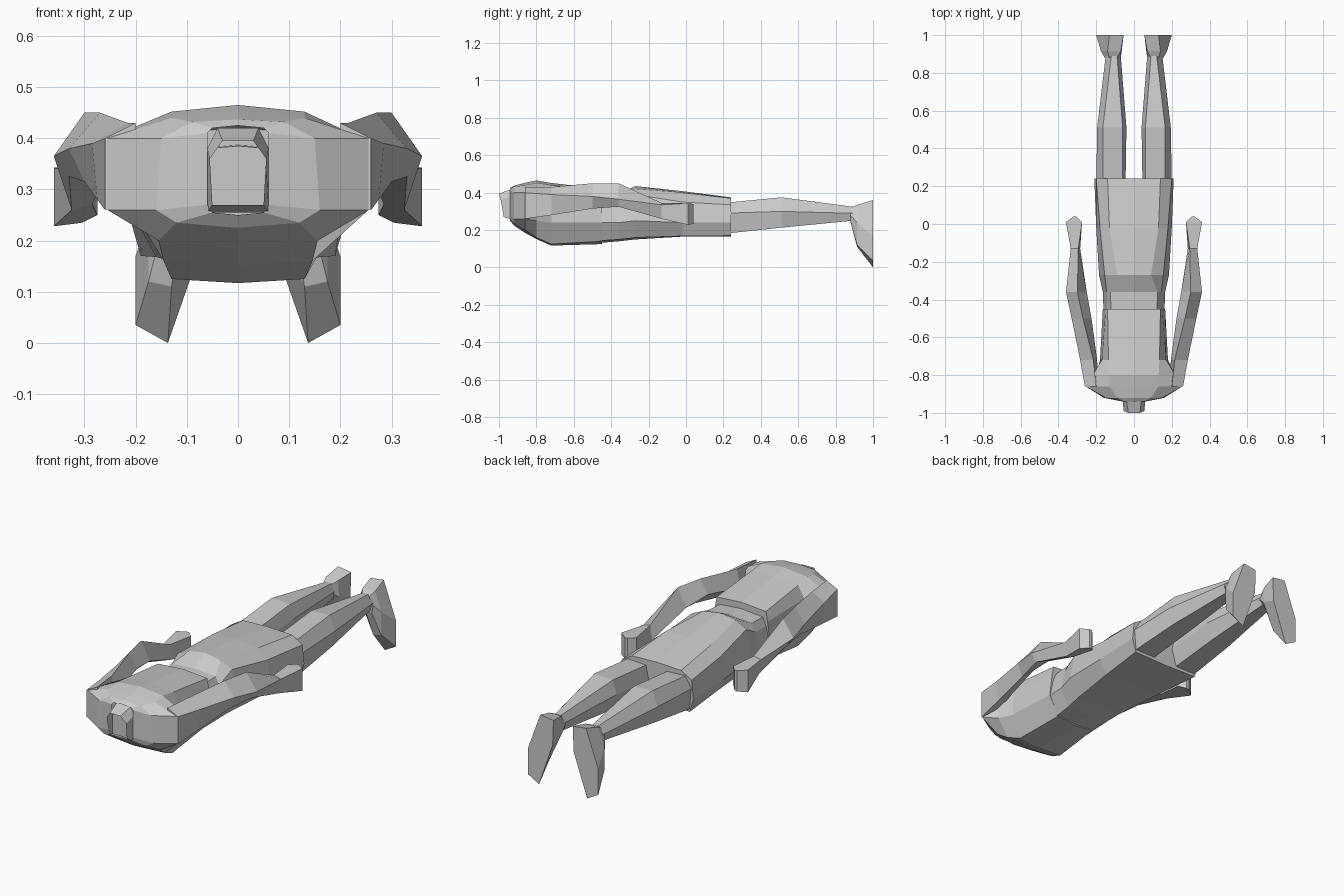
import bpy, bmesh


def loft(name, rings, caps=(True, True), mirror=False):
    """Skin a list of equal-sized rings of 3D points into a faceted shell."""
    bm = bmesh.new()
    vs = [[bm.verts.new(p) for p in ring] for ring in rings]
    n = len(rings[0])
    for a, b in zip(vs, vs[1:]):
        for i in range(n):
            j = (i + 1) % n
            bm.faces.new((a[i], a[j], b[j], b[i]))
    if caps[0]:
        bm.faces.new(vs[0])
    if caps[1]:
        bm.faces.new(vs[-1])
    bmesh.ops.recalc_face_normals(bm, faces=bm.faces)
    me = bpy.data.meshes.new(name)
    bm.to_mesh(me)
    bm.free()
    ob = bpy.data.objects.new(name, me)
    bpy.context.collection.objects.link(ob)
    if mirror:
        mod = ob.modifiers.new("mirror", 'MIRROR')
        mod.use_axis[0] = True
    return ob


def at_y(y, pts):
    return [(x, y, z) for x, z in pts]


def symmetric(y, top, half, bottom):
    """Full ring from top centre, right-hand points and bottom centre."""
    left = [(-x, z) for x, z in reversed(half)]
    return at_y(y, [(0, top)] + half + [(0, bottom)] + left)


# chest, shoulders and back, open at the collar
loft("upper_torso", [
    symmetric(-.94, .425, [(.05, .42), (.06, .41), (.06, .27), (.05, .255)], .25),
    symmetric(-.92, .437, [(.09, .432), (.15, .40), (.16, .26), (.12, .235)], .225),
    symmetric(-.86, .453, [(.13, .44), (.255, .40), (.255, .26), (.155, .20)], .185),
    symmetric(-.80, .465, [(.13, .452), (.22, .41), (.20, .25), (.145, .16)], .152),
    symmetric(-.72, .452, [(.135, .44), (.17, .38), (.18, .24), (.13, .125)], .117),
    symmetric(-.45, .42, [(.14, .41), (.15, .36), (.165, .24), (.11, .14)], .125),
], caps=(False, True))

# waist and hips
loft("lower_torso", [
    symmetric(-.50, .385, [(.12, .375), (.14, .33), (.16, .24), (.11, .14)], .128),
    symmetric(-.36, .39, [(.125, .38), (.145, .34), (.165, .24), (.12, .15)], .14),
    symmetric(-.27, .435, [(.09, .42), (.155, .39), (.185, .25), (.13, .16)], .15),
    symmetric(-.02, .408, [(.13, .40), (.18, .35), (.20, .24), (.16, .168)], .165),
    symmetric(.24, .375, [(.14, .37), (.20, .335), (.21, .24), (.19, .17)], .165),
])

# hollow neck stump
loft("neck", [
    [(-.03, -1, .395), (.03, -1, .395), (.055, -.99, .36),
     (.05, -.975, .27), (-.05, -.975, .27), (-.055, -.99, .36)],
    [(-.04, -.93, .42), (.04, -.93, .42), (.06, -.93, .38),
     (.06, -.93, .255), (-.06, -.93, .255), (-.06, -.93, .38)],
], caps=(False, False))

# bent arms with hands
loft("arm", [
    at_y(-.86, [(.20, .43), (.26, .40), (.26, .26), (.19, .28)]),
    at_y(-.72, [(.215, .43), (.285, .39), (.275, .28), (.195, .34)]),
    at_y(-.50, [(.27, .45), (.33, .38), (.30, .315), (.225, .38)]),
    at_y(-.36, [(.30, .45), (.36, .365), (.33, .325), (.25, .36)]),
    at_y(-.13, [(.295, .345), (.335, .335), (.325, .26), (.285, .27)]),
    at_y(.01, [(.275, .34), (.36, .343), (.36, .228), (.275, .25)]),
    at_y(.04, [(.305, .34), (.32, .34), (.32, .233), (.305, .235)]),
], mirror=True)

# legs
loft("leg", [
    at_y(.20, [(.06, .34), (.165, .345), (.20, .29), (.19, .18), (.07, .18), (.045, .27)]),
    at_y(.51, [(.06, .37), (.165, .375), (.195, .30), (.175, .213), (.07, .213), (.04, .30)]),
    at_y(.89, [(.09, .325), (.12, .325), (.15, .29), (.135, .25), (.08, .25), (.07, .29)]),
], mirror=True)

# feet with toes pointing down
loft("foot", [
    at_y(.88, [(.09, .32), (.13, .32), (.155, .28), (.145, .24), (.11, .24), (.07, .28)]),
    at_y(.915, [(.07, .335), (.14, .335), (.175, .24), (.175, .12), (.13, .11), (.065, .25)]),
    at_y(1.0, [(.055, .35), (.13, .36), (.20, .17), (.20, .035), (.137, .0), (.06, .22)]),
], mirror=True)
